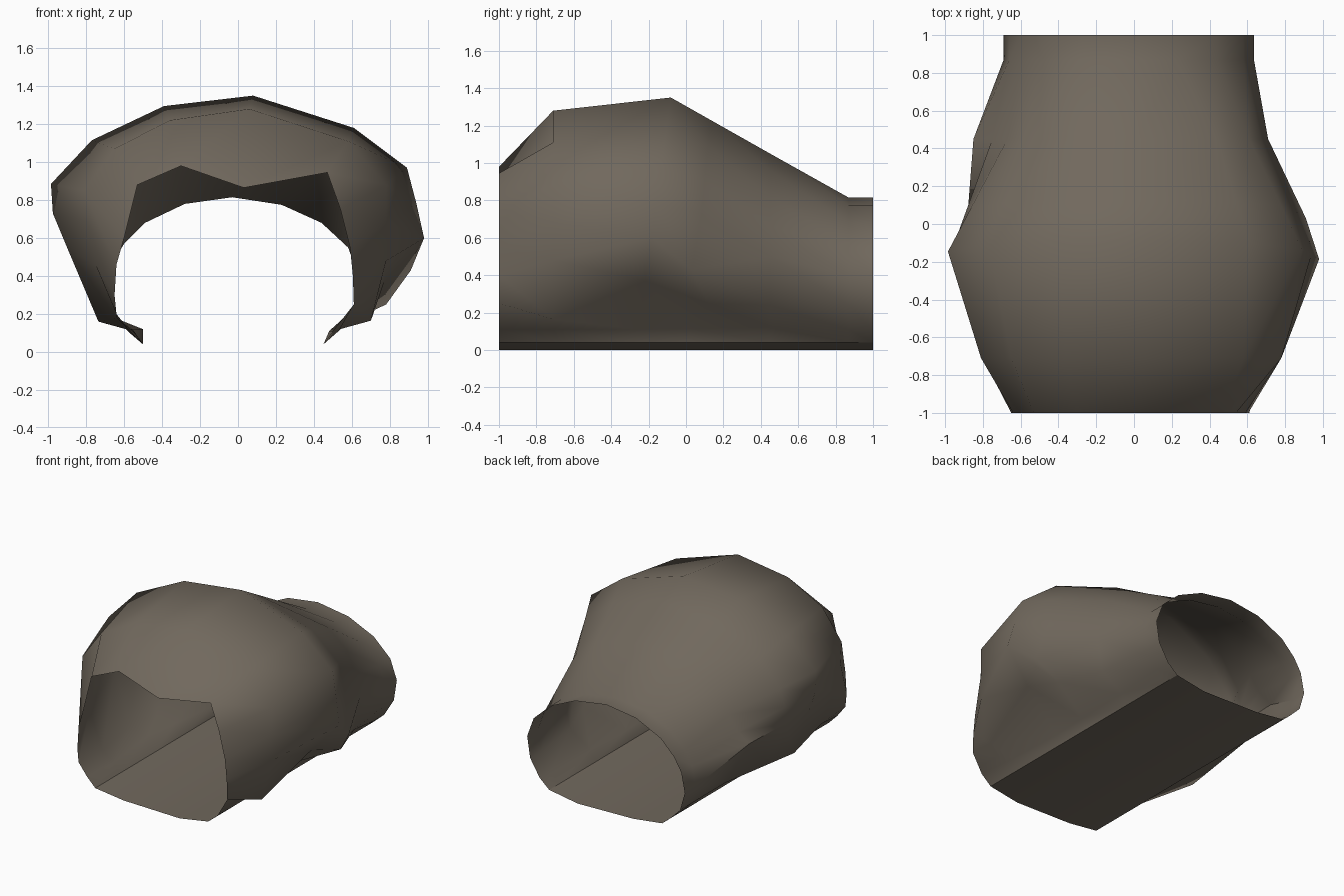
import bpy
import bmesh
from math import radians
from mathutils import Vector

cube = bpy.data.objects.get("Cube")
if cube:
    bpy.data.objects.remove(cube, do_unlink=True)

# One stone-brown material
COLOUR = (0.165, 0.14, 0.11, 1)
stone = bpy.data.materials.new("stone_brown")
stone.use_nodes = True
stone.diffuse_color = COLOUR
shader = stone.node_tree.nodes["Principled BSDF"]
shader.inputs["Base Color"].default_value = COLOUR
shader.inputs["Roughness"].default_value = 0.9


def section(points, y, lean=0):
    """Place an (x, z) profile at depth y, leaning back with height."""
    return [Vector((x, y + lean * z, z)) for x, z in points]


def loft(name, sections, smooth_angle):
    """Skin an open sheet through equal-length cross-sections."""
    bm = bmesh.new()
    rows = [[bm.verts.new(p) for p in s] for s in sections]
    for a, b in zip(rows, rows[1:]):
        for i in range(len(a) - 1):
            bm.faces.new((a[i], a[i + 1], b[i + 1], b[i]))
    mesh = bpy.data.meshes.new(name)
    bm.to_mesh(mesh)
    bm.free()
    mesh.materials.append(stone)
    obj = bpy.data.objects.new(name, mesh)
    bpy.context.collection.objects.link(obj)
    bpy.ops.object.select_all(action='DESELECT')
    obj.select_set(True)
    bpy.context.view_layer.objects.active = obj
    bpy.ops.object.shade_smooth_by_angle(angle=radians(smooth_angle))
    return obj


# Arch profiles, from the -x foot over the top to the +x foot
LEFT_FOOT, RIGHT_FOOT = (-.5, .04), (.45, .04)
mouth = [LEFT_FOOT, (-.57, .11), (-.64, .2), (-.65, .3), (-.64, .46), (-.6, .6),
         (-.53, .88), (-.3, .98), (.03, .865), (.47, .945), (.54, .75), (.59, .55),
         (.605, .4), (.61, .25), (.53, .11), RIGHT_FOOT]
brow = [LEFT_FOOT, (-.55, .11), (-.64, .18), (-.75, .46), (-.8, .69), (-.81, .85),
        (-.65, 1.07), (-.36, 1.22), (.06, 1.28), (.58, 1.11), (.78, .88), (.78, .68),
        (.78, .48), (.7, .165), (.5, .11), RIGHT_FOOT]
bulge = [LEFT_FOOT, (-.59, .12), (-.735, .16), (-.9, .55), (-.975, .73), (-.985, .885),
         (-.77, 1.115), (-.39, 1.295), (.08, 1.35), (.61, 1.18), (.89, .97), (.94, .78),
         (.98, .6), (.77, .37), (.48, .11), RIGHT_FOOT]
waist = [LEFT_FOOT, (-.5, .12), (-.65, .18), (-.85, .53), (-.75, .59), (-.67, .7),
         (-.58, .85), (-.33, 1.01), (.02, 1.05), (.44, .96), (.61, .82), (.67, .66),
         (.71, .5), (.66, .24), (.49, .12), RIGHT_FOOT]
tail = [LEFT_FOOT, (-.57, .1), (-.65, .18), (-.69, .32), (-.66, .47), (-.6, .57),
        (-.49, .68), (-.28, .78), (-.03, .815), (.23, .775), (.44, .68), (.58, .55),
        (.635, .4), (.61, .24), (.53, .11), RIGHT_FOOT]

# A hip between bulge and waist, swelling low on the +x side
bulge_row = section(bulge, -.27, lean=.14)
waist_row = section(waist, .45)
hip_row = [a.lerp(b, .4) for a, b in zip(bulge_row, waist_row)]
hip_row[12] = Vector((.91, .03, .43))
hip_row[13] = Vector((.78, .12, .25))

# Domed shell, open at both ends
loft("tunnel_shell", [
    section(mouth, -1),
    section(brow, -.71),
    bulge_row,
    hip_row,
    waist_row,
    section(tail, .87),
    section(tail, 1),
], 50)

# Shallow sagging floor strip
floor = [RIGHT_FOOT, (.21, 0), (-.26, .01), LEFT_FOOT]
loft("floor", [section(floor, -1), section(floor, 1)], 30)
